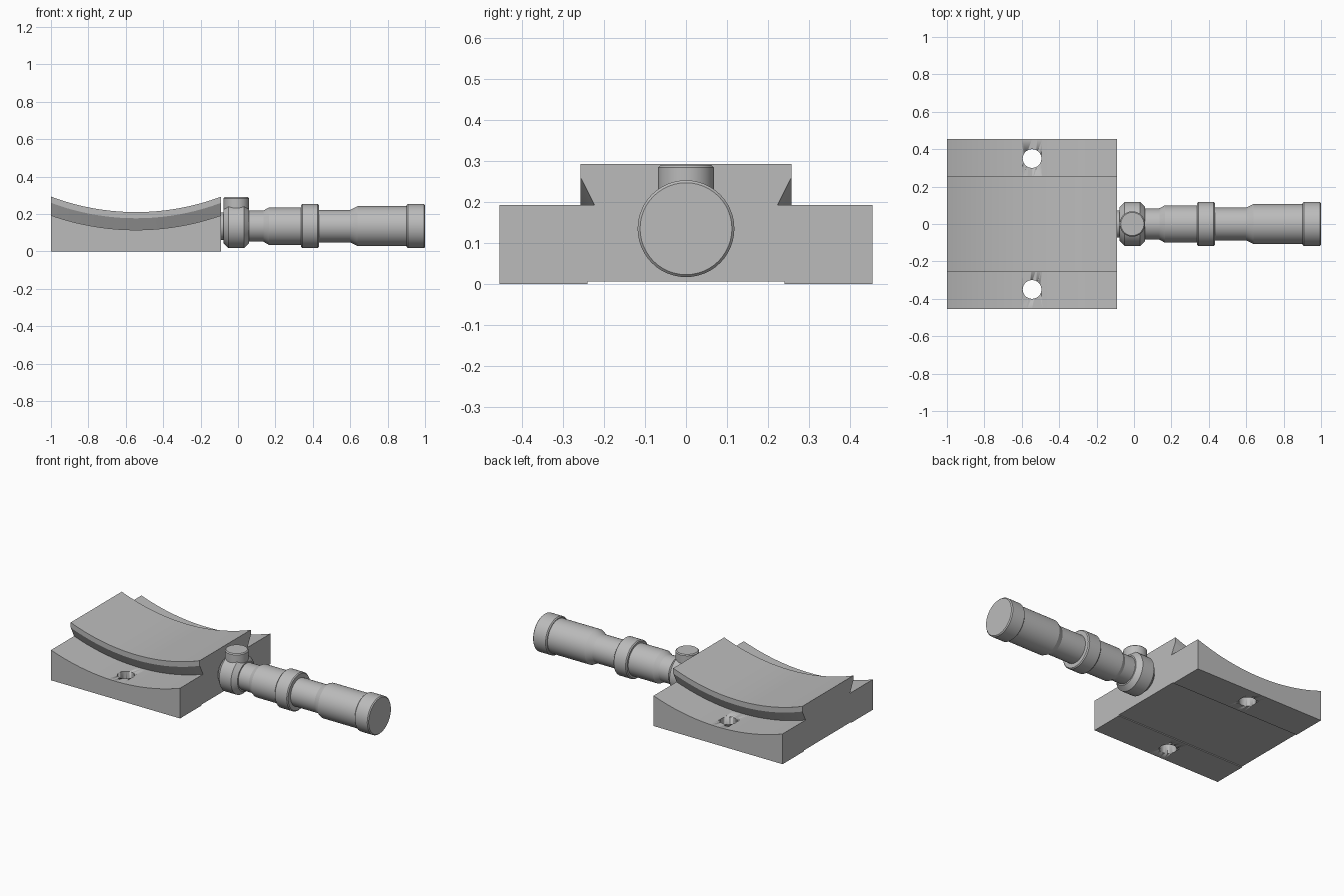
import bpy, bmesh, math
from mathutils import Matrix

cube = bpy.data.objects.get("Cube")
if cube:
    bpy.data.objects.remove(cube)

grey = bpy.data.materials.new("plain grey")
grey.use_nodes = True
COLOUR = (0.5, 0.5, 0.5, 1)
grey.diffuse_color = COLOUR
grey.node_tree.nodes["Principled BSDF"].inputs["Base Color"].default_value = COLOUR

X0, X1, HALF_WIDTH = -1.0, -0.09, 0.455
MID = (X0 + X1) / 2
HALF = (X1 - X0) / 2
AXIS_Z = 0.135


def finish(bm, name, angle=25):
    bmesh.ops.recalc_face_normals(bm, faces=bm.faces)
    mesh = bpy.data.meshes.new(name)
    bm.to_mesh(mesh)
    bm.free()
    mesh.materials.append(grey)
    ob = bpy.data.objects.new(name, mesh)
    bpy.context.collection.objects.link(ob)
    bpy.ops.object.select_all(action='DESELECT')
    ob.select_set(True)
    bpy.context.view_layer.objects.active = ob
    bpy.ops.object.shade_smooth_by_angle(angle=math.radians(angle))
    return ob


def revolve(name, profile, matrix, steps=48):
    """Turn (distance along axis, radius) pairs about z, then place the solid."""
    bm = bmesh.new()
    rings = []
    for d, r in profile:
        rings.append([bm.verts.new((r * math.cos(a), r * math.sin(a), d))
                      for a in (math.tau * i / steps for i in range(steps))])
    for a, b in zip(rings, rings[1:]):
        for i in range(steps):
            j = (i + 1) % steps
            bm.faces.new((a[i], a[j], b[j], b[i]))
    bm.faces.new(rings[0][::-1])
    bm.faces.new(rings[-1])
    bm.transform(matrix)
    return finish(bm, name)


def sag(x, radius):
    """Drop of a cradle arc below its height at the two ends."""
    u = x - MID
    return math.sqrt(radius**2 - u**2) - math.sqrt(radius**2 - HALF**2)


# Mounting plate: dovetail section swept along a hollow arc, flat underneath
def section(x):
    s = sag(x, 1.29)
    low = sag(x, 1.37)
    half = [(0.24, 0.006), (0.24, 0), (HALF_WIDTH, 0),
            (HALF_WIDTH, 0.193 - low), (0.223, 0.193 - low),
            (0.257, 0.26 - s), (0.257, 0.293 - s)]
    return half + [(-y, z) for y, z in reversed(half)]


bm = bmesh.new()
STEPS = 32
rings = []
for i in range(STEPS + 1):
    x = X0 + (X1 - X0) * i / STEPS
    rings.append([bm.verts.new((x, y, z)) for y, z in section(x)])
for a, b in zip(rings, rings[1:]):
    n = len(a)
    for i in range(n):
        j = (i + 1) % n
        bm.faces.new((a[i], a[j], b[j], b[i]))
bm.faces.new(rings[0])
bm.faces.new(rings[-1][::-1])
plate = finish(bm, "mounting_plate")

# Bolt holes through both side flanges
for side, label in ((1, "back"), (-1, "front")):
    hole = revolve(label + "_hole_cutter", [(-0.1, 0.05), (0.4, 0.05)],
                   Matrix.Translation((MID, side * 0.35, 0)))
    hole.hide_render = True
    hole.hide_set(True)
    cut = plate.modifiers.new(label + " hole", 'BOOLEAN')
    cut.operation = 'DIFFERENCE'
    cut.solver = 'EXACT'
    cut.object = hole
bpy.ops.object.select_all(action='DESELECT')
bpy.context.view_layer.objects.active = plate
plate.select_set(True)
for m in list(plate.modifiers):
    if m.type == 'BOOLEAN':
        bpy.ops.object.modifier_apply(modifier=m.name)
for ob in [o for o in bpy.data.objects if o.name.endswith("_hole_cutter")]:
    bpy.data.objects.remove(ob)

# Turned parts along the tube axis
along_x = Matrix.Translation((0, 0, AXIS_Z)) @ Matrix.Rotation(math.pi / 2, 4, 'Y')


def collar(name, start, end, radius, bevel):
    revolve(name, [(start, radius - bevel), (start + bevel, radius),
                   (end - bevel, radius), (end, radius - bevel)], along_x)


revolve("rear_stub", [(-0.095, 0.073), (-0.07, 0.073)], along_x)
collar("turret_body", -0.077, 0.06, 0.118, 0.027)
revolve("barrel", [(0.05, 0.083), (0.135, 0.083), (0.165, 0.1), (0.35, 0.1)], along_x)
collar("middle_ring", 0.338, 0.432, 0.118, 0.006)
revolve("front_tube", [(0.42, 0.087), (0.6, 0.087), (0.64, 0.107), (0.91, 0.107)], along_x)
collar("end_ring", 0.902, 1.0, 0.118, 0.006)

# Adjustment knob on top of the turret body
revolve("adjustment_knob", [(0.228, 0.068), (0.284, 0.068), (0.29, 0.062)],
        Matrix.Translation((-0.009, 0, 0)))
